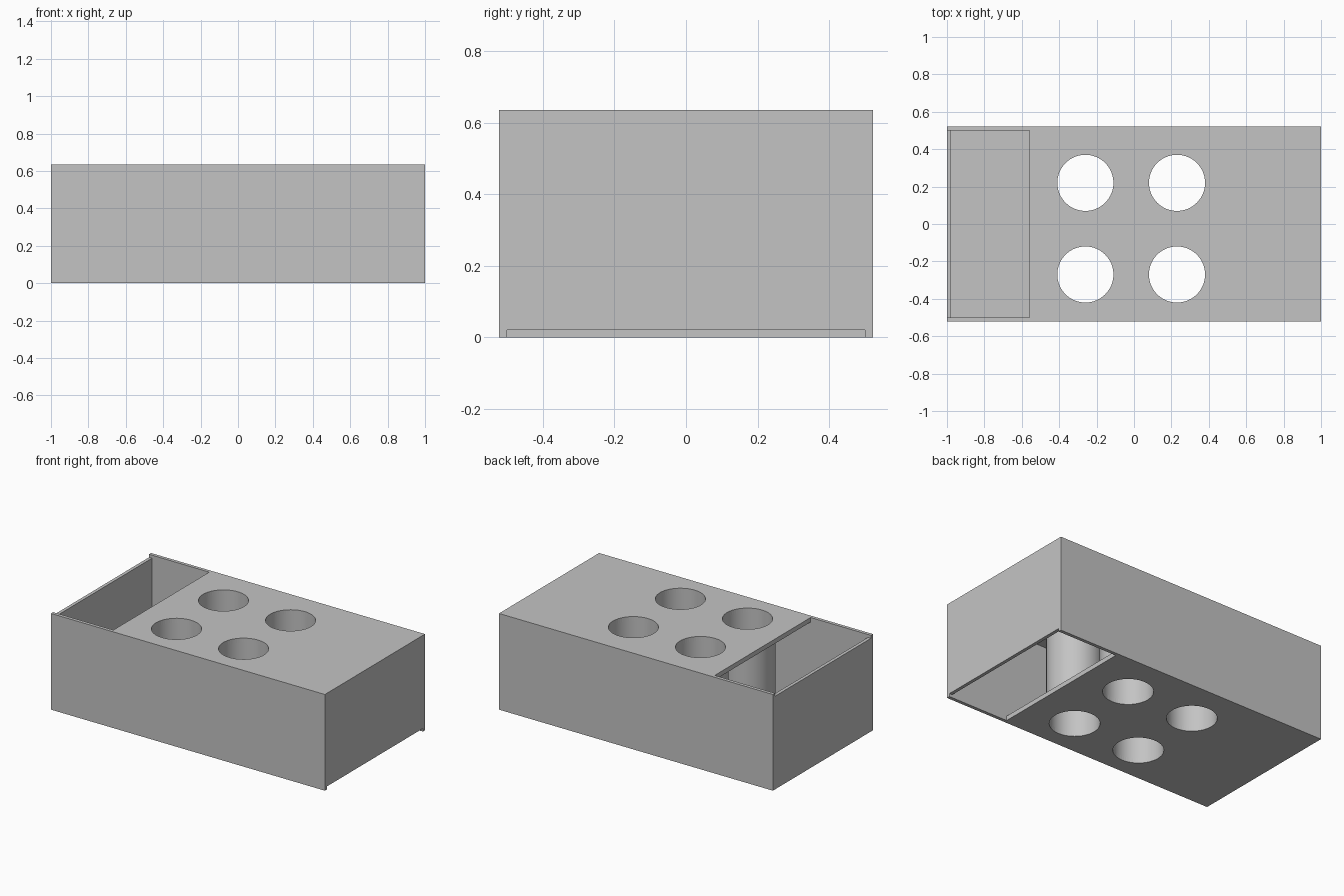
import bpy, bmesh
from mathutils import Matrix, Vector

if "Cube" in bpy.data.objects:
    bpy.data.objects.remove(bpy.data.objects["Cube"], do_unlink=True)

L, W, H = 1.0, 0.522, 0.635      # half length, half width, height
T, PLATE = 0.022, 0.03           # wall and plate thickness
OPEN_X = 0.56                    # inner edge of the openings
RADIUS = 0.15
HOLES = [(x, y) for x in (-0.26, 0.23) for y in (-0.27, 0.22)]

grey = bpy.data.materials.new("plain grey")
grey.use_nodes = True
colour = (0.55, 0.55, 0.55, 1)
grey.diffuse_color = colour
grey.node_tree.nodes["Principled BSDF"].inputs["Base Color"].default_value = colour


def add_object(name, bm):
    mesh = bpy.data.meshes.new(name)
    bm.to_mesh(mesh)
    bm.free()
    mesh.materials.append(grey)
    obj = bpy.data.objects.new(name, mesh)
    bpy.context.collection.objects.link(obj)
    return obj


def box(name, lo, hi):
    lo, hi = Vector(lo), Vector(hi)
    bm = bmesh.new()
    bmesh.ops.create_cube(bm, size=1, matrix=Matrix.Translation((lo + hi) / 2)
                          @ Matrix.Diagonal((hi - lo).to_4d()))
    return add_object(name, bm)


def cylinder(name, x, y, z0, z1, capped):
    bm = bmesh.new()
    bmesh.ops.create_cone(bm, cap_ends=capped, segments=64, radius1=RADIUS,
                          radius2=RADIUS, depth=z1 - z0,
                          matrix=Matrix.Translation((x, y, (z0 + z1) / 2)))
    return add_object(name, bm)


def apply(obj, mod):
    bpy.context.view_layer.objects.active = obj
    bpy.ops.object.modifier_apply(modifier=mod.name)


def cut(obj, cutter):
    cutter.hide_render = True
    mod = obj.modifiers.new("cut", 'BOOLEAN')
    mod.operation, mod.solver, mod.object = 'DIFFERENCE', 'EXACT', cutter
    apply(obj, mod)
    bpy.data.objects.remove(cutter, do_unlink=True)


# Hollow case
case = box("case", (-L, -W, 0), (L, W, H))
inner = W - T
cut(case, box("cavity", (T - L, -inner, PLATE), (L - T, inner, H - PLATE)))

# Top opening at one end, bottom opening at the other, each with a lowered end wall
cut(case, box("top_opening", (T - L, -inner, H / 2), (-OPEN_X, inner, H + 0.1)))
cut(case, box("bottom_opening", (OPEN_X, -inner, -0.1), (L - T, inner, H / 2)))
cut(case, box("top_notch", (-L - 0.1, -inner, H - 0.02), (T - L + 0.01, inner, H + 0.1)))
cut(case, box("bottom_notch", (L - T - 0.01, -inner, -0.1), (L + 0.1, inner, 0.02)))

# Round holes joined by tubes between the two plates
for x, y in HOLES:
    cut(case, cylinder("hole", x, y, -0.1, H + 0.1, True))
    tube = cylinder("tube", x, y, PLATE, H - PLATE, False)
    wall = tube.modifiers.new("wall", 'SOLIDIFY')
    wall.thickness, wall.offset = 0.018, 1
    apply(tube, wall)
    bpy.ops.object.select_all(action='DESELECT')
    tube.select_set(True)
    bpy.ops.object.shade_smooth_by_angle()
